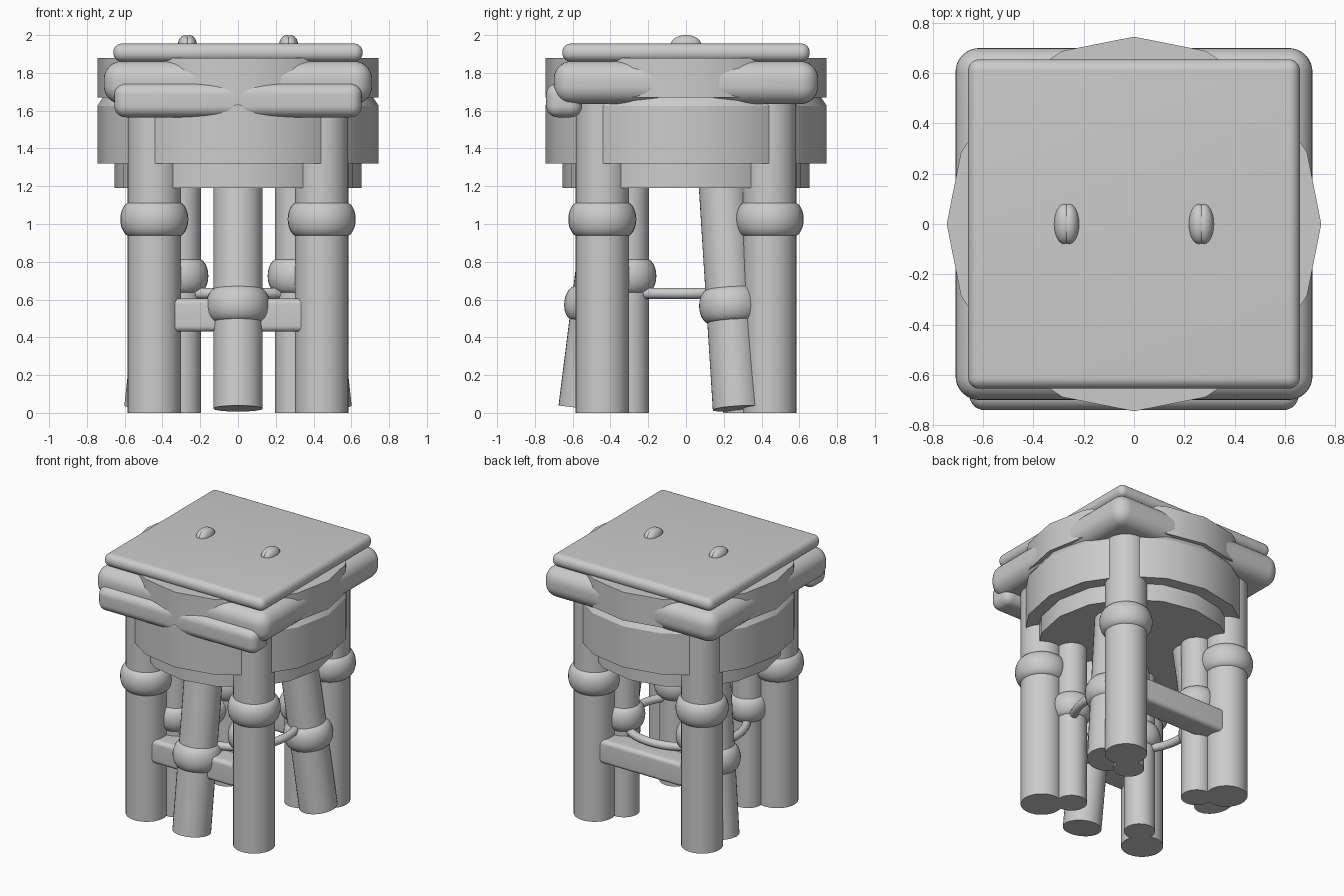
import bpy, bmesh, math
from mathutils import Matrix, Vector

cube = bpy.data.objects.get("Cube")
if cube:
    bpy.data.objects.remove(cube, do_unlink=True)

GREY = (0.6, 0.6, 0.6, 1)
grey = bpy.data.materials.new("plain grey")
grey.use_nodes = True
grey.diffuse_color = GREY
grey.node_tree.nodes["Principled BSDF"].inputs["Base Color"].default_value = GREY


def finish(name, bm, place=Matrix(), bevel=0):
    """Turn a bmesh into a smooth-shaded object, with optional rounded edges."""
    bmesh.ops.recalc_face_normals(bm, faces=bm.faces)
    mesh = bpy.data.meshes.new(name)
    bm.to_mesh(mesh)
    bm.free()
    mesh.materials.append(grey)
    obj = bpy.data.objects.new(name, mesh)
    bpy.context.collection.objects.link(obj)
    obj.matrix_world = place
    bpy.ops.object.select_all(action="DESELECT")
    obj.select_set(True)
    bpy.context.view_layer.objects.active = obj
    if bevel:
        mod = obj.modifiers.new("rounded_edges", "BEVEL")
        mod.width, mod.segments = bevel, 8
        mod.limit_method = "NONE"
        bpy.ops.object.modifier_apply(modifier=mod.name)
    bpy.ops.object.shade_smooth_by_angle()
    return obj


def lathe(name, profile, sides, place=Matrix(), closed=False):
    """Spin a (radius, height) profile; open profiles get flat end caps."""
    bm = bmesh.new()
    turns = [2 * math.pi * i / sides for i in range(sides)]
    rings = [[bm.verts.new((r * math.cos(a), r * math.sin(a), z)) for a in turns]
             for r, z in profile]
    pairs = list(zip(rings, rings[1:]))
    if closed:
        pairs.append((rings[-1], rings[0]))
    else:
        bm.faces.new(rings[0])
        bm.faces.new(rings[-1])
    for low, high in pairs:
        for i in range(sides):
            j = (i + 1) % sides
            bm.faces.new((low[i], low[j], high[j], high[i]))
    return finish(name, bm, place)


def rounded_box(name, low, high, bevel):
    low, high = Vector(low), Vector(high)
    bm = bmesh.new()
    bmesh.ops.create_cube(bm, size=1)
    bmesh.ops.scale(bm, vec=high - low, verts=bm.verts)
    return finish(name, bm, Matrix.Translation((low + high) / 2), bevel)


def oval(radius, height, wide, tall, steps=32):
    """Oval cross-section for rings and collars."""
    return [(radius + wide * math.cos(2 * math.pi * i / steps),
             height + tall * math.sin(2 * math.pi * i / steps)) for i in range(steps)]


def collared_leg(name, radius, length, collar_z, place):
    lathe(name, [(radius, 0), (radius, length)], 32, place)
    lathe(name + "_collar", oval(radius - 0.018, collar_z, 0.056, 0.092), 32, place, True)


# Seat slabs and front apron
rounded_box("seat_top", (-0.66, -0.655, 1.86), (0.66, 0.655, 1.955), 0.045)
rounded_box("seat_cushion", (-0.71, -0.70, 1.635), (0.71, 0.70, 1.862), 0.095)
rounded_box("front_apron", (-0.655, -0.74, 1.565), (0.655, -0.55, 1.745), 0.06)

# Faceted drums under the seat
lathe("upper_drum", [(0.745, 1.67), (0.745, 1.88)], 16)
lathe("middle_drum", [(0.745, 1.32), (0.745, 1.625), (0.715, 1.67)], 16)
lathe("lower_drum", [(0.655, 1.19), (0.655, 1.32)], 16)

# Upright legs: a thick outer and a thin inner one at each corner
for x, side in ((1, "left"), (-1, "right")):
    for y, end in ((-1, "front"), (1, "back")):
        outer = Matrix.Translation((0.443 * x, 0.443 * y, 0))
        inner = Matrix.Translation((0.30 * x, 0.30 * y, 0))
        collared_leg(f"{end}_{side}_outer_leg", 0.142, 1.7, 1.025, outer)
        collared_leg(f"{end}_{side}_inner_leg", 0.105, 1.25, 0.725, inner)

# Three splayed legs
for i in range(3):
    spin = Matrix.Rotation(math.radians(120 * i - 90), 4, "Z")
    lean = Matrix.Translation((0.545, 0, 0.023)) @ Matrix.Rotation(-0.125, 4, "Y")
    collared_leg(f"splayed_leg_{i + 1}", 0.131, 1.3, 0.55, spin @ lean)

# Foot ring and the front and back stretchers
lathe("foot_ring", oval(0.41, 0.633, 0.029, 0.029, 16), 64, closed=True)
for y, end in ((-0.443, "front"), (0.443, "back")):
    rounded_box(end + "_stretcher", (-0.42, y - 0.09, 0.43), (0.42, y + 0.09, 0.605), 0.03)

# Paired oval buttons on the seat
for x, side in ((0.268, "left"), (-0.268, "right")):
    for shift in (-0.01, 0.01):
        bm = bmesh.new()
        bmesh.ops.create_uvsphere(bm, u_segments=24, v_segments=16, radius=1)
        bmesh.ops.scale(bm, vec=(0.04, 0.08, 0.05), verts=bm.verts)
        half = "outer" if shift * x > 0 else "inner"
        finish(f"{side}_button_{half}", bm, Matrix.Translation((x + shift, 0, 1.95)))
